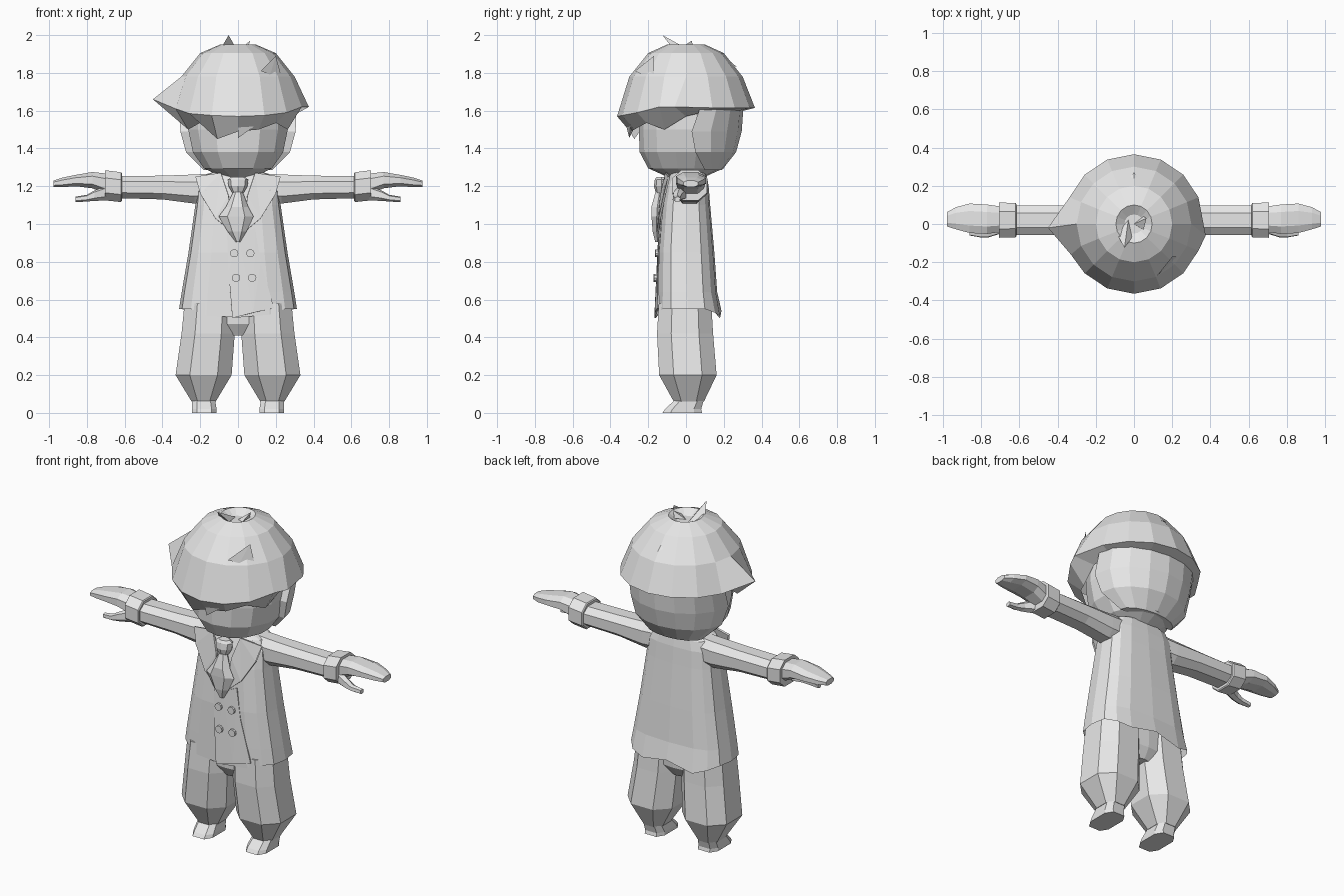
import bpy, bmesh, math

grey = bpy.data.materials.new("light_grey")
grey.diffuse_color = (0.8, 0.8, 0.8, 1)


def finish(name, bm, mirror=False, thick=0):
    bmesh.ops.recalc_face_normals(bm, faces=bm.faces[:])
    me = bpy.data.meshes.new(name)
    bm.to_mesh(me)
    bm.free()
    me.materials.append(grey)
    ob = bpy.data.objects.new(name, me)
    bpy.context.collection.objects.link(ob)
    if thick:
        m = ob.modifiers.new("thickness", 'SOLIDIFY')
        m.thickness, m.offset = thick, 0
    if mirror:
        ob.modifiers.new("mirror", 'MIRROR')
    return ob


def loft(name, rings, start=True, end=True, **kw):
    """Skin a list of equal-length point rings."""
    bm = bmesh.new()
    vs = [[bm.verts.new(p) for p in r] for r in rings]
    n = len(vs[0])
    for a, b in zip(vs, vs[1:]):
        for i in range(n):
            j = (i + 1) % n
            bm.faces.new((a[i], a[j], b[j], b[i]))
    if start:
        bm.faces.new(vs[0][::-1])
    if end:
        bm.faces.new(vs[-1])
    return finish(name, bm, **kw)


def oval(n, ru, rv, p=1.0, a0=0.0):
    """Superellipse outline; p below 1 makes it boxier."""
    out = []
    for i in range(n):
        a = a0 + 2 * math.pi * i / n
        c, s = math.cos(a), math.sin(a)
        out.append((math.copysign(abs(c) ** p, c) * ru,
                    math.copysign(abs(s) ** p, s) * rv))
    return out


def flat_ring(z, cx, cy, rx, ry, n=16, p=1.0, a0=0.0):
    return [(cx + u, cy + v, z) for u, v in oval(n, rx, ry, p, a0)]


def side_ring(x, cy, cz, ry, rz, n=8, p=0.8):
    return [(x, cy + u, cz + v) for u, v in oval(n, ry, rz, p, math.pi / 8)]


# head
loft("head", [flat_ring(*r, n=14, a0=math.pi / 14) for r in (
    (1.25, 0, 0, .09, .10), (1.295, 0, 0, .185, .20), (1.38, 0, 0, .245, .245),
    (1.50, 0, 0, .27, .25), (1.65, 0, 0, .27, .25), (1.82, 0, 0, .17, .17))])
loft("neck", [flat_ring(1.2, 0, .01, .11, .09, 10), flat_ring(1.3, 0, .01, .10, .08, 10)])

# back hair, a half shell behind the face
shell = []
for z, y0, rx, ry in ((1.285, .10, .18, .09), (1.38, .05, .275, .215),
                      (1.49, .03, .305, .265), (1.63, .08, .31, .225)):
    shell.append([(rx * math.cos(math.pi * i / 8), y0 + ry * math.sin(math.pi * i / 8), z)
                  for i in range(9)])
loft("back_hair", shell)

# hair cap with a flared rim, a side point and a ragged fringe
cap = [flat_ring(*r) for r in (
    (1.92, 0, 0, .05, .05), (1.95, 0, 0, .095, .10), (1.905, 0, 0, .20, .20),
    (1.78, 0, 0, .30, .30))]
rim = flat_ring(1.615, 0, 0, .365, .365)
for i, z in {0: 1.63, 10: 1.585, 11: 1.575, 12: 1.57, 13: 1.575, 14: 1.59, 15: 1.62}.items():
    rim[i] = (rim[i][0], rim[i][1], z)
rim[8] = (-.45, -.02, 1.66)
rim[0] = (.375, -.06, 1.62)
rim[9] = (-.33, -.16, 1.61)
fringe = flat_ring(1.595, 0, 0, .285, .285)
for i, z in {8: 1.58, 9: 1.50, 10: 1.535, 11: 1.45, 12: 1.49, 13: 1.50,
             14: 1.535, 15: 1.50, 0: 1.57}.items():
    fringe[i] = (fringe[i][0], fringe[i][1] * 1.04, z)
loft("hair_cap", cap + [rim, fringe], True, False)


def spike(name, base, tip):
    bm = bmesh.new()
    b = [bm.verts.new(p) for p in base]
    t = bm.verts.new(tip)
    bm.faces.new(b)
    for i in range(len(b)):
        bm.faces.new((b[i], b[(i + 1) % len(b)], t))
    finish(name, bm)


# tufts and loose locks
spike("crown_tuft_front", ((-.09, -.05, 1.93), (-.01, -.07, 1.93), (-.03, .02, 1.92)),
      (-.05, -.125, 2.0))
spike("crown_tuft_back", ((.0, .0, 1.92), (.05, -.03, 1.93), (.05, .04, 1.93)), (.065, .03, 1.97))
spike("front_lock", ((.20, -.17, 1.89), (.23, -.17, 1.78), (.17, -.23, 1.79)), (.12, -.27, 1.81))
spike("back_lock", ((-.05, .21, 1.86), (.05, .21, 1.86), (0, .19, 1.90)), (0, .27, 1.83))
spike("fringe_lock", ((0, -.33, 1.57), (.16, -.29, 1.57), (.1, -.25, 1.56)), (.0, -.30, 1.455))

# jacket body with an uneven hem
jacket = [flat_ring(*r, p=.65) for r in (
    (.55, 0, .01, .312, .168), (.64, 0, .005, .298, .16), (.85, 0, 0, .262, .15),
    (1.10, 0, 0, .226, .128), (1.20, 0, .005, .215, .115), (1.255, 0, .01, .185, .10),
    (1.285, 0, .01, .11, .085))]
for i, z in {2: .53, 3: .51, 4: .54, 5: .50, 6: .53, 11: .515, 12: .505, 13: .52}.items():
    x, y, _ = jacket[0][i]
    jacket[0][i] = (x, y + (.01 if y > 0 else 0), z)
loft("jacket", jacket, False, True)


def front_y(x, z):
    """Depth of the jacket front."""
    y = -.158 + max(0, z - .55) * .055 + max(0, z - 1.1) * .14
    return y + .45 * x * x - .006


def plate(name, outline, lift=0, thick=.009, mirror=False):
    bm = bmesh.new()
    bm.faces.new([bm.verts.new((x, front_y(x, z) - lift, z)) for x, z in outline])
    bmesh.ops.triangulate(bm, faces=bm.faces[:])
    finish(name, bm, mirror=mirror, thick=thick)


# jacket front, lapels and buttons
plate("front_flap", ((-.06, .99), (0, .94), (.09, .98), (.12, .8), (.19, .555), (.08, .53),
                     (-.03, .502), (-.05, .75)))
plate("lapel", ((.025, .95), (.12, 1.03), (.20, 1.16), (.165, 1.175), (.225, 1.25),
                (.09, 1.27), (.05, 1.15)), .008, .012, True)
for bx, bz in ((-.02, .845), (.065, .845), (-.01, .715), (.075, .715)):
    y = front_y(bx, bz)
    loft("button", [[(bx + u, yy, bz + v) for u, v in oval(10, .022, .022)]
                    for yy in (y + .01, y - .016)])

# cravat: knot and hanging cloth
loft("cravat_knot", [flat_ring(z, 0, -.13, rx, ry, 8) for z, rx, ry in (
    (1.165, .03, .03), (1.20, .05, .04), (1.235, .055, .035), (1.25, .035, .025))])
loft("cravat", [flat_ring(z, cx, cy, rx, ry, 6) for z, cx, cy, rx, ry in (
    (.905, 0, -.15, .012, .015), (.96, -.005, -.155, .05, .025), (1.04, -.01, -.155, .092, .032),
    (1.09, -.005, -.152, .06, .036), (1.17, 0, -.14, .025, .025))])

# sleeves, cuffs, hands and thumbs
loft("sleeve", [side_ring(*r) for r in (
    (.10, .02, 1.19, .075, .085), (.23, .02, 1.185, .08, .082), (.40, .02, 1.193, .082, .067),
    (.63, .02, 1.195, .083, .062))], mirror=True)
loft("cuff", [side_ring(*r) for r in (
    (.615, .02, 1.195, .09, .078), (.62, .02, 1.195, .096, .084),
    (.705, .02, 1.205, .098, .085))], mirror=True)
loft("hand", [side_ring(*r) for r in (
    (.69, .025, 1.21, .07, .06), (.77, .025, 1.232, .082, .046), (.86, .03, 1.23, .082, .032),
    (.93, .03, 1.22, .062, .027), (.978, .025, 1.213, .04, .018))], mirror=True)
loft("thumb", [side_ring(*r, n=6) for r in (
    (.69, -.02, 1.165, .03, .04), (.76, -.045, 1.15, .026, .028),
    (.80, -.05, 1.137, .022, .018), (.86, -.045, 1.13, .016, .015))], mirror=True)

# trousers: hips, legs and feet
loft("hips", [flat_ring(*r, n=12, p=.7) for r in (
    (.41, 0, 0, .06, .09), (.47, 0, 0, .22, .125), (.60, 0, 0, .26, .13))])
loft("leg", [flat_ring(*r, n=8, p=.8, a0=math.pi / 8) for r in (
    (.06, .182, .015, .068, .085), (.20, .182, .01, .158, .162), (.42, .158, -.005, .150, .158),
    (.58, .148, -.005, .144, .148))], mirror=True)
loft("foot", [flat_ring(*r, n=8, p=.6, a0=math.pi / 8) for r in (
    (0, .178, -.02, .068, .11), (.02, .178, -.015, .068, .10), (.065, .182, .015, .064, .082))],
     mirror=True)
